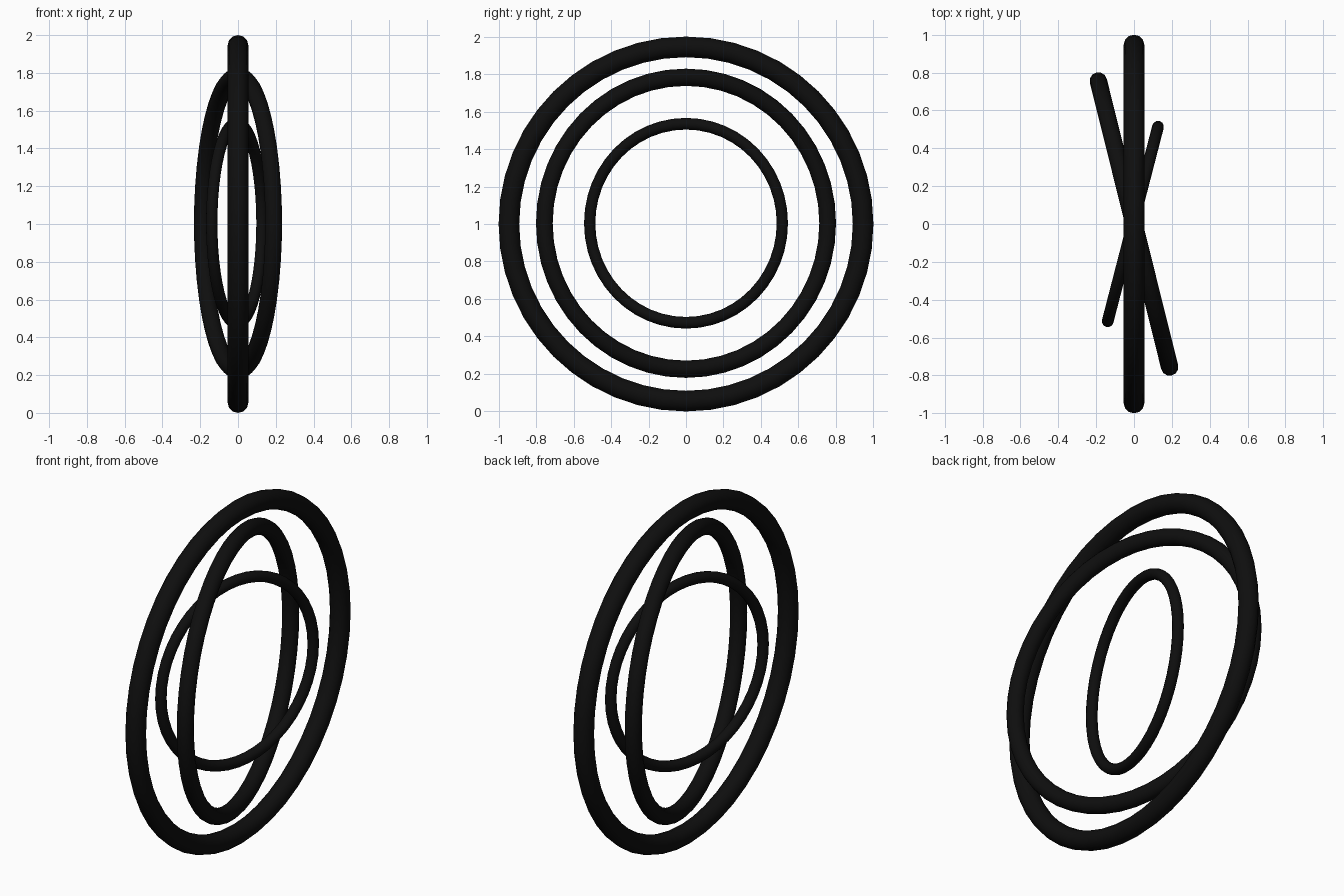
import bpy
from math import radians, pi

cube = bpy.data.objects.get("Cube")
if cube:
    bpy.data.objects.remove(cube, do_unlink=True)

# Single near-black colour
black = bpy.data.materials.new("black")
black.use_nodes = True
colour = (0.0045, 0.0045, 0.0045, 1)
black.diffuse_color = colour
black.node_tree.nodes["Principled BSDF"].inputs["Base Color"].default_value = colour


def ring(name, major, minor, turn, centre):
    """Upright torus facing along x, turned about the vertical axis."""
    bpy.ops.mesh.primitive_torus_add(
        major_radius=major, minor_radius=minor,
        major_segments=48, minor_segments=12,
        location=centre, rotation=(0, pi / 2, radians(turn)))
    obj = bpy.context.object
    obj.name = name
    obj.data.materials.append(black)
    bpy.ops.object.shade_smooth_by_angle(angle=radians(35))
    return obj


# Three nested gimbal rings
ring("outer_ring", 0.945, 0.055, 0, (0, 0, 1))
ring("middle_ring", 0.779, 0.046, 14, (0, 0, 1.004))
ring("inner_ring", 0.531, 0.031, -14.5, (-0.006, 0, 1.004))
